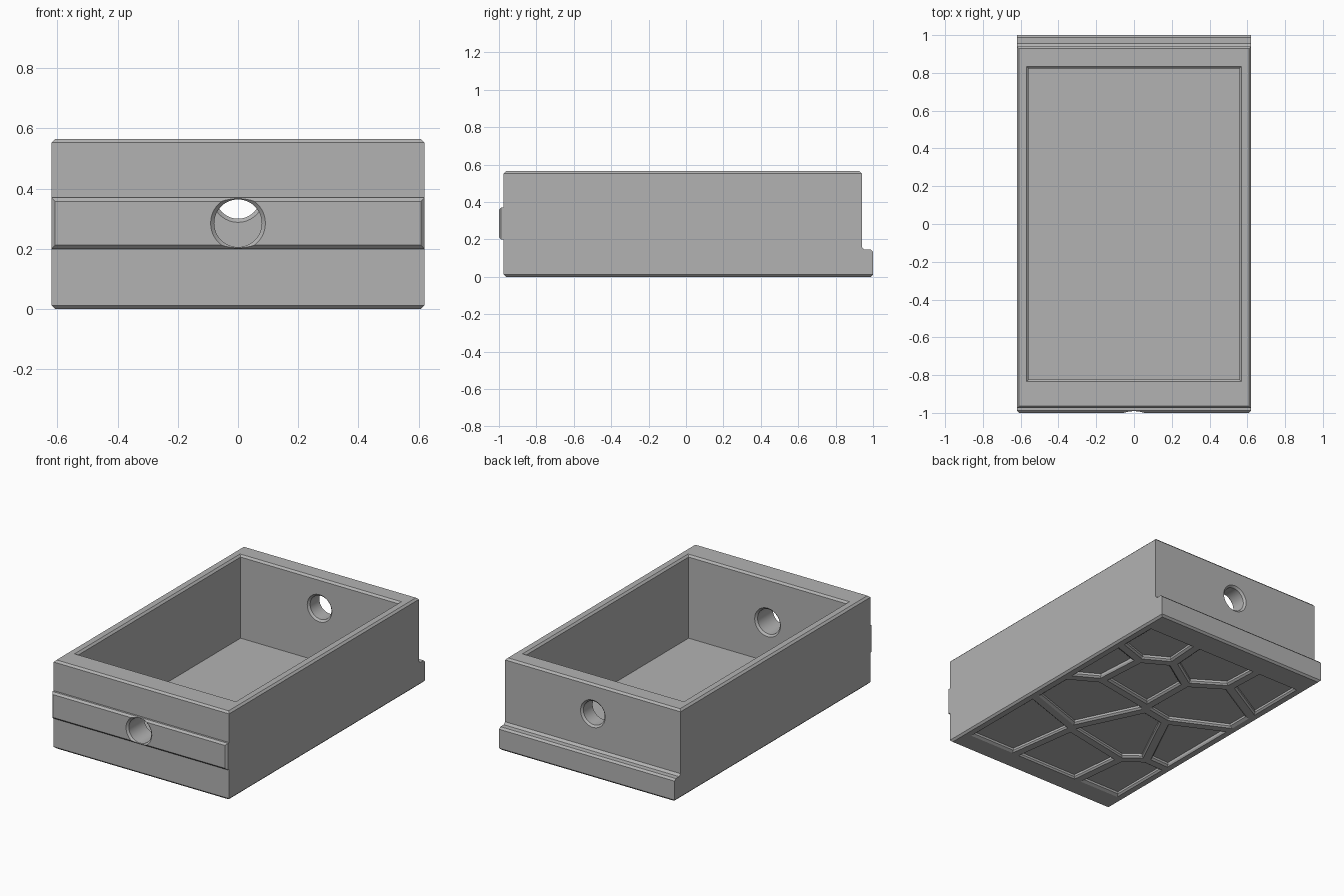
import bpy, bmesh, math
from mathutils import Vector

if "Cube" in bpy.data.objects:
    bpy.data.objects.remove(bpy.data.objects["Cube"], do_unlink=True)

grey = bpy.data.materials.new("plain_grey")
grey.use_nodes = True
GREY = (0.45, 0.45, 0.45, 1)
grey.diffuse_color = GREY
grey.node_tree.nodes["Principled BSDF"].inputs["Base Color"].default_value = GREY

HALF_W, BEVEL = 0.62, 0.012
IN_X, IN_Y = 0.57, 0.835
HEIGHT, FLOOR = 0.565, 0.035


def new_object(name, bm):
    bmesh.ops.recalc_face_normals(bm, faces=bm.faces)
    mesh = bpy.data.meshes.new(name)
    bm.to_mesh(mesh)
    bm.free()
    mesh.materials.append(grey)
    obj = bpy.data.objects.new(name, mesh)
    bpy.context.collection.objects.link(obj)
    return obj


def loft(bm, rings):
    """Skin a list of equal-length point rings and cap both ends."""
    loops = [[bm.verts.new(p) for p in ring] for ring in rings]
    n = len(loops[0])
    for low, high in zip(loops, loops[1:]):
        for i in range(n):
            j = (i + 1) % n
            bm.faces.new((low[i], low[j], high[j], high[i]))
    bm.faces.new(loops[0][::-1])
    bm.faces.new(loops[-1])


def rect(x, y, z):
    return [(-x, -y, z), (x, -y, z), (x, y, z), (-x, y, z)]


def chamfered_box(name, x, y0, y1, z0, z1):
    bm = bmesh.new()
    bmesh.ops.create_cube(bm, size=1)
    for v in bm.verts:
        v.co = (v.co.x * 2 * x, (y0 + y1) / 2 + v.co.y * (y1 - y0),
                (z0 + z1) / 2 + v.co.z * (z1 - z0))
    return bm


def bevel(bm, test):
    edges = [e for e in bm.edges if test((e.verts[0].co + e.verts[1].co) / 2)]
    bmesh.ops.bevel(bm, geom=edges, offset=BEVEL, segments=1, affect='EDGES')


def apply_boolean(target, tool, operation):
    tool.hide_render = True
    mod = target.modifiers.new(operation, 'BOOLEAN')
    mod.operation, mod.object, mod.solver = operation, tool, 'EXACT'
    bpy.context.view_layer.objects.active = target
    bpy.ops.object.modifier_apply(modifier=mod.name)
    bpy.data.objects.remove(tool, do_unlink=True)


# Body: stepped side profile carried across the width, rims chamfered
profile = [(-0.975, 0), (1, 0), (1, 0.145), (0.955, 0.145), (0.94, 0.158),
           (0.94, HEIGHT), (-0.975, HEIGHT)]
bm = bmesh.new()
loft(bm, [[(x, y, z) for y, z in profile] for x in (-HALF_W, HALF_W)])
bevel(bm, lambda m: m.z < 0.001 or m.z > HEIGHT - 0.001
      or (m.y > 0.999 and m.z > 0.14))
tray = new_object("tray_body", bm)

# Raised band across the front
bm = chamfered_box("front_band", HALF_W, -1, -0.95, 0.2, 0.37)
bevel(bm, lambda m: m.y < -0.999)
apply_boolean(tray, new_object("front_band", bm), 'UNION')

# Open cavity with a chamfered lip
bm = bmesh.new()
loft(bm, [rect(IN_X - BEVEL, IN_Y - BEVEL, FLOOR),
          rect(IN_X - BEVEL, IN_Y - BEVEL, HEIGHT - BEVEL),
          rect(IN_X, IN_Y, HEIGHT), rect(IN_X, IN_Y, 0.7)])
apply_boolean(tray, new_object("cavity_cutter", bm), 'DIFFERENCE')


# End holes, flared where they meet each wall face
def hole(name, y_out, y_in, z, r):
    bm = bmesh.new()
    s = math.copysign(1, y_out)
    stations = [(y_out + s * 0.03, r + 0.012), (y_out, r + 0.012),
                (y_out - s * 0.012, r), (y_in + s * 0.012, r),
                (y_in, r + 0.012), (y_in - s * 0.03, r + 0.012)]
    loft(bm, [[(rad * math.cos(a * math.tau / 48), y,
                z + rad * math.sin(a * math.tau / 48)) for a in range(48)]
              for y, rad in stations])
    apply_boolean(tray, new_object(name, bm), 'DIFFERENCE')


hole("front_hole_cutter", -1, -IN_Y + BEVEL, 0.285, 0.079)
hole("back_hole_cutter", 0.94, IN_Y - BEVEL, 0.375, 0.075)

# Underside pockets: irregular cells around seeds, separated by flat ribs
seeds = [Vector(p) for p in (
    (0.47, -0.55), (-0.09, -0.63), (-0.47, -0.67), (0.3, -0.05),
    (-0.16, -0.27), (0.54, 0.37), (0.23, 0.35), (0.43, 0.7),
    (-0.02, 0.73), (-0.27, 0.34), (-0.48, 0.71), (-0.49, -0.11))]


def clip(poly, point, normal):
    """Keep the part of a polygon behind a line."""
    out = []
    for a, b in zip(poly, poly[1:] + poly[:1]):
        da, db = (a - point).dot(normal), (b - point).dot(normal)
        if da <= 0:
            out.append(a)
        if da * db < 0:
            out.append(a.lerp(b, da / (da - db)))
    return out


def cell(seed, gap, margin):
    x, y = IN_X - margin, IN_Y - margin
    poly = [Vector(p) for p in ((-x, -y), (x, -y), (x, y), (-x, y))]
    for other in seeds:
        if other != seed:
            n = (other - seed).normalized()
            poly = clip(poly, (seed + other) / 2 - n * gap, n)
    return poly


bm = bmesh.new()
for seed in seeds:
    rim = cell(seed, 0.024, 0)
    mid = sum(rim, Vector((0, 0))) / len(rim)
    span = min((p - mid).length for p in rim)
    inner = [mid + (p - mid) * (1 - 0.012 / span) for p in rim]
    loft(bm, [[(p.x, p.y, z) for p in ring]
              for ring, z in ((rim, -0.02), (rim, 0), (inner, 0.01), (inner, 0.024))])
apply_boolean(tray, new_object("pocket_cutter", bm), 'DIFFERENCE')

# Smooth the round holes only
bpy.ops.object.select_all(action='DESELECT')
tray.select_set(True)
bpy.context.view_layer.objects.active = tray
bpy.ops.object.shade_smooth_by_angle(angle=math.radians(20))
